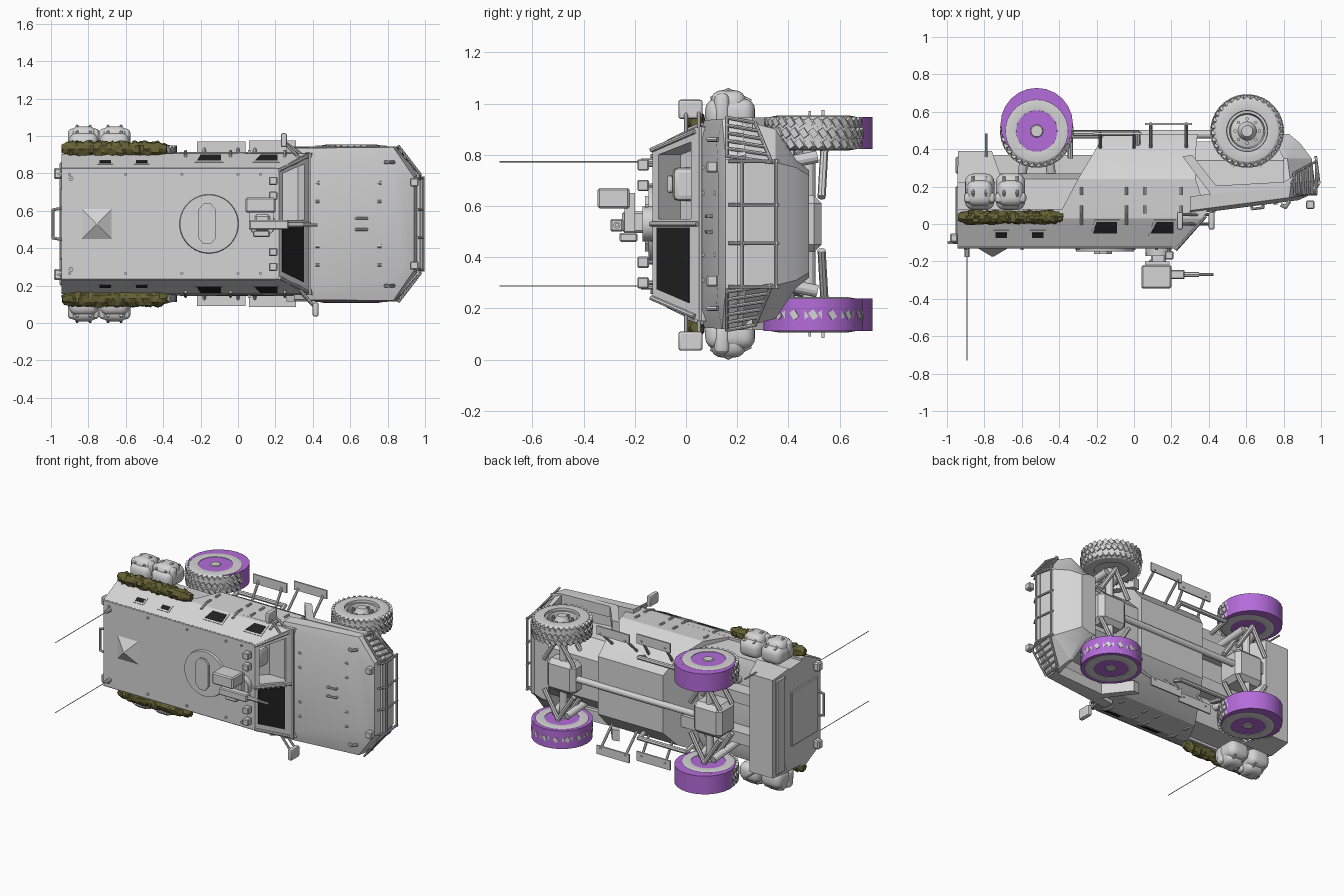
import bpy, bmesh, math, random
from mathutils import Vector, Matrix

random.seed(4)
if "Cube" in bpy.data.objects:
    bpy.data.objects.remove(bpy.data.objects["Cube"])
MID = 0.53          # the truck lies on its side: roof to -y, nose to +x, width along z
BOTH = (1, -1)
made = []


def material(name, rgb):
    m = bpy.data.materials.new(name)
    m.use_nodes = True
    m.diffuse_color = (*rgb, 1)
    m.node_tree.nodes["Principled BSDF"].inputs["Base Color"].default_value = (*rgb, 1)
    return m


GREY = material("light grey", (0.66, 0.66, 0.66))
PURPLE = material("purple", (0.46, 0.15, 0.70))
DARK = material("dark glass", (0.015, 0.015, 0.015))
OLIVE = material("olive", (0.13, 0.12, 0.035))


def finish(name, bm, mat=GREY):
    bmesh.ops.recalc_face_normals(bm, faces=bm.faces[:])
    me = bpy.data.meshes.new(name)
    bm.to_mesh(me)
    bm.free()
    me.materials.append(mat)
    ob = bpy.data.objects.new(name, me)
    bpy.context.collection.objects.link(ob)
    made.append(ob)
    return ob


def skin(bm, rings, closed=False):
    """Join equal rings of points into a skin, capped unless closed."""
    vs = [[bm.verts.new(p) for p in r] for r in rings]
    n = len(vs[0])
    for a, b in list(zip(vs, vs[1:])) + ([(vs[-1], vs[0])] if closed else []):
        for i in range(n):
            bm.faces.new((a[i], a[(i + 1) % n], b[(i + 1) % n], b[i]))
    if not closed:
        bm.faces.new(vs[0])
        bm.faces.new(vs[-1])


def loft(name, levels, tilt=0):
    """Stack of symmetric plan outlines, each (y, [(x, half width)...])."""
    bm = bmesh.new()
    rings = []
    for y, plan in levels:
        half = [(x, y + tilt * (x - 0.4), w) for x, w in plan]
        rings.append([(x, v, MID + w) for x, v, w in half] +
                     [(x, v, MID - w) for x, v, w in reversed(half)])
    skin(bm, rings)
    return finish(name, bm)


def prism(name, pts, w0, w1):
    bm = bmesh.new()
    for s in BOTH:
        skin(bm, [[(x, y, MID + s * w) for x, y in pts] for w in (w0, w1)])
    return finish(name, bm)


def box(name, x, y, w, sides=BOTH, bevel=0.0, seg=1):
    bm = bmesh.new()
    for s in sides:
        skin(bm, [[(x[i], y[j], MID + s * v) for i, j in ((0, 0), (1, 0), (1, 1), (0, 1))] for v in w])
    if bevel:
        bmesh.ops.recalc_face_normals(bm, faces=bm.faces[:])
        bmesh.ops.bevel(bm, geom=bm.edges[:], offset=bevel, segments=seg, affect='EDGES', profile=0.5)
    return finish(name, bm)


def rods(name, paths, r=0.008, sides=BOTH, seg=8):
    """Round bars along paths of (x, y, half width) points."""
    bm = bmesh.new()
    for s in sides:
        for path in paths:
            p = [Vector((x, y, MID + s * w)) for x, y, w in path]
            for a, b in zip(p, p[1:]):
                d = b - a
                m = Matrix.Translation((a + b) / 2) @ d.to_track_quat('Z', 'Y').to_matrix().to_4x4()
                bmesh.ops.create_cone(bm, cap_ends=True, segments=seg, radius1=r, radius2=r,
                                      depth=d.length + r, matrix=m)
    return finish(name, bm)


def plate(name, pts, mat, half=0.004):
    v = [Vector(p) for p in pts]
    n = (v[1] - v[0]).cross(v[2] - v[0]).normalized() * half
    bm = bmesh.new()
    skin(bm, [[p - n for p in v], [p + n for p in v]])
    return finish(name, bm, mat)


def lathe(name, prof, cx, cy, cz, n=40, mat=GREY, closed=False):
    bm = bmesh.new()
    angs = [2 * math.pi * i / n for i in range(n)]
    skin(bm, [[(cx + r * math.cos(a), cy + r * math.sin(a), cz + z) for a in angs] for r, z in prof], closed)
    return finish(name, bm, mat)


# Hull
cabin = loft("cabin", [(-0.13, [(-0.945, 0.295), (0.22, 0.295)]),
                       (0.03, [(-0.945, 0.375), (0.364, 0.375)]),
                       (0.08, [(-0.945, 0.375), (0.40, 0.38)])])
loft("lower_hull", [(0.05, [(-0.40, 0.375), (0.39, 0.38)]), (0.24, [(-0.30, 0.385), (0.33, 0.385)]),
                    (0.39, [(-0.21, 0.305), (0.33, 0.305)]), (0.48, [(-0.16, 0.20), (0.34, 0.20)])])
loft("rear_hull", [(0.07, [(-0.945, 0.36), (-0.35, 0.36)]), (0.24, [(-0.945, 0.35), (-0.30, 0.35)]),
                   (0.27, [(-0.945, 0.26), (-0.25, 0.26)])])
loft("rear_locker", [(0.22, [(-0.945, 0.36), (-0.70, 0.36)]), (0.39, [(-0.94, 0.34), (-0.76, 0.34)])])
loft("hood", [(0.065, [(0.30, 0.34), (0.82, 0.31), (0.88, 0.20)]),
              (0.085, [(0.30, 0.405), (0.83, 0.41), (0.94, 0.25)]),
              (0.16, [(0.30, 0.41), (0.84, 0.415), (0.97, 0.27)])], tilt=0.13)
loft("nose", [(0.20, [(0.80, 0.41), (0.84, 0.41), (0.97, 0.26)]),
              (0.35, [(0.80, 0.37), (0.82, 0.37), (0.95, 0.24)]),
              (0.43, [(0.76, 0.25), (0.80, 0.25), (0.89, 0.22)]),
              (0.48, [(0.72, 0.21), (0.77, 0.21), (0.83, 0.19)])])
loft("engine_bay", [(0.15, [(0.28, 0.26), (0.85, 0.26)]), (0.34, [(0.28, 0.24), (0.85, 0.24)]),
                    (0.44, [(0.28, 0.14), (0.80, 0.14)])])
prism("fender_flare", [(0.26, 0.36), (0.41, 0.16), (0.82, 0.19), (0.86, 0.26), (0.80, 0.225),
                       (0.44, 0.205), (0.31, 0.37)], 0.34, 0.415)


# Windscreen: one dark pane, one open bay with a seat
def screen(x, w):
    return (x, -0.13 + (x - 0.22) / 0.18 * 0.2, MID + w)


plate("windscreen_glass", [screen(0.235, -0.015), screen(0.235, -0.255), screen(0.35, -0.31), screen(0.35, -0.015)], DARK)
cutter = plate("screen_cutter", [screen(0.24, 0.02), screen(0.24, 0.27), screen(0.355, 0.32), screen(0.355, 0.02)],
               GREY, 0.13)
cutter.hide_render = True
mod = cabin.modifiers.new("opening", 'BOOLEAN')
mod.object = cutter
mod.operation = 'DIFFERENCE'
mod.solver = 'EXACT'
bpy.context.view_layer.objects.active = cabin
bpy.ops.object.modifier_apply(modifier=mod.name)
made.remove(cutter)
bpy.data.objects.remove(cutter)
box("seat", (0.14, 0.20), (-0.05, 0.08), (0.09, 0.22), sides=(1,), bevel=0.02, seg=2)
box("headrest", (0.16, 0.20), (-0.09, -0.05), (0.12, 0.19), sides=(1,), bevel=0.012, seg=2)
rods("screen_frame", [[(0.225, -0.135, 0.0), (0.38, 0.04, 0.0)], [(0.225, -0.132, 0.29), (0.37, 0.03, 0.36)]], 0.01)


# Side windows, vents and door fittings
def side(x, y, s):
    return (x, y, MID + s * (0.295 + (y + 0.13) * 0.5))


for s in BOTH:
    for name, x0, x1, y0, y1, skew in (("rear_side_window", -0.22, -0.09, -0.05, 0.012, 0.02),
                                       ("front_side_window", 0.09, 0.21, -0.05, 0.012, 0.03),
                                       ("front_vent", -0.545, -0.485, -0.073, -0.045, 0),
                                       ("rear_vent", -0.74, -0.68, -0.073, -0.045, 0)):
        for part, g, mat, half in ((name + "_frame", 0.012, GREY, 0.003), (name, 0, DARK, 0.0045)):
            plate(part, [side(x0 + skew - g, y1 + g, s), side(x0 - g, y0 - g, s),
                         side(x1 + g, y0 - g, s), side(x1 + g, y1 + g, s)], mat, half)
rods("door_hinges", [[(x, y, 0.387), (x, y + 0.035, 0.388)] for x in (-0.28, -0.04, 0.06, 0.25) for y in (0.06, 0.16)],
     0.008)
rods("door_handles", [[(x, 0.0, 0.365), (x, 0.05, 0.385)] for x in (-0.28, -0.04, 0.25)], 0.008)
rods("gutter", [[(-0.94, -0.125, 0.295), (0.2, -0.125, 0.295)]], 0.006)

# Roof fittings
def roof_disc(name, x, z, r, y0, y1, n=40):
    bm = bmesh.new()
    skin(bm, [[(x + q * math.cos(2 * math.pi * i / n), y, z + q * math.sin(2 * math.pi * i / n))
               for i in range(n)] for y, q in ((y0, r), (y1, r * 0.97))])
    return finish(name, bm)


roof_disc("hatch_ring", -0.155, MID, 0.16, -0.12, -0.146)
bm = bmesh.new()
skin(bm, [[(-0.165 + a, y, MID + b) for a, b in ((0.048, 0.075), (0.02, 0.108), (-0.02, 0.108), (-0.048, 0.075),
                                                (-0.048, -0.075), (-0.02, -0.108), (0.02, -0.108), (0.048, -0.075))]
          for y in (-0.14, -0.16)])
finish("hatch_lid", bm)
bm = bmesh.new()
skin(bm, [[(-0.755 + a * q, y, MID + b * q) for a, b in ((1, 1), (1, -1), (-1, -1), (-1, 1))]
          for y, q in ((-0.128, 0.083), (-0.175, 0.004))])
finish("roof_vent", bm)
for w in (0.23, 0.15):
    box("roof_lamp", (0.165, 0.21), (-0.19, -0.145), (w - 0.022, w + 0.022), bevel=0.005)
    rods("lamp_stalk", [[(0.185, -0.12, w), (0.185, -0.15, w)]], 0.008)
rods("roof_bolts", [[(x, -0.135, 0.265), (x, -0.125, 0.265)] for x in (-0.9, -0.6, -0.3, 0, 0.12)], 0.008)

# Weapon station
roof_disc("mount_base", 0.13, 0.53, 0.07, -0.12, -0.17, 20)
box("mount_post", (0.09, 0.17), (-0.25, -0.16), (-0.035, 0.05), sides=(1,), bevel=0.01)
box("sight_box", (0.04, 0.20), (-0.345, -0.22), (0.06, 0.14), sides=(1,), bevel=0.008)
box("mount_arm", (0.06, 0.19), (-0.24, -0.20), (-0.03, 0.12), sides=(1,))
box("gun_receiver", (0.06, 0.27), (-0.295, -0.245), (-0.03, 0.02), sides=(1,), bevel=0.006)
rods("gun_barrel", [[(0.25, -0.27, -0.005), (0.42, -0.27, -0.005)]], 0.008, (1,))
rods("gun_jacket", [[(0.25, -0.27, -0.005), (0.34, -0.27, -0.005)]], 0.014, (1,))
box("ammo_box", (0.08, 0.17), (-0.26, -0.19), (-0.07, -0.035), sides=(1,), bevel=0.006)

# Antennas and rear fittings
rods("antenna", [[(-0.893, -0.16, 0.243), (-0.893, -0.728, 0.243)]], 0.0025, seg=6)
rods("antenna_mount", [[(-0.893, -0.17, 0.243), (-0.893, -0.11, 0.243), (-0.96, -0.09, 0.27)]], 0.013)
box("rear_lamp", (-0.985, -0.94), (-0.10, -0.05), (0.24, 0.30), bevel=0.008)
rods("rear_handle", [[(-0.94, -0.1, 0.085), (-0.99, -0.1, 0.075), (-0.99, -0.1, 0)]], 0.008)
box("rear_door", (-0.955, -0.94), (-0.09, 0.2), (-0.19, 0.19), sides=(1,), bevel=0.005)
box("rear_bumper", (-0.955, -0.93), (0.27, 0.36), (-0.33, 0.33), sides=(1,), bevel=0.008)
rods("rear_post", [[(-0.79, 0.36, 0.345), (-0.79, 0.48, 0.345)]], 0.006)

# Side steps, pipes and mirrors
box("front_step", (0.06, 0.31), (0.53, 0.54), (0.385, 0.445))
box("rear_step", (-0.22, 0.04), (0.478, 0.488), (0.375, 0.44))
rods("step_brackets", [[(x, 0.40, 0.27), (x, y, 0.40)] for x, y in ((0.09, 0.535), (0.28, 0.535), (-0.18, 0.483), (0, 0.483))],
     0.009)
rods("side_pipe", [[(-0.34, 0.36, 0.25), (-0.34, 0.485, 0.28), (0.02, 0.485, 0.28), (0.02, 0.40, 0.25)]], 0.015)
for s, x, w in ((1, 0.245, 0.44), (-1, 0.415, 0.45)):
    box("mirror", (x - 0.016, x + 0.016), (-0.03, 0.065), (w - 0.03, w + 0.045), sides=(s,), bevel=0.01, seg=2)
    rods("mirror_arm", [[(0.34, 0.05, 0.37), (x, 0.05, w)], [(0.33, 0.0, 0.35), (x, 0.0, w)]], 0.008, (s,))

# Grille, lamp guards and hood details
rods("grille_guard", [[(0.96, 0.17, w), (0.99, 0.22, w), (0.972, 0.36, w)] for w in (0.075, 0.245)] +
     [[(0.99, 0.22, 0), (0.99, 0.22, 0.25)], [(0.975, 0.35, 0), (0.975, 0.35, 0.25)]], 0.007)
rods("lamp_guard", [[(0.86 + 0.023 * i, 0.16, 0.415 - 0.03 * i), (0.855 + 0.024 * i, 0.27 + 0.013 * i, 0.395 - 0.031 * i)]
                    for i in range(6)] +
     [[(0.86, 0.16, 0.415), (0.975, 0.16, 0.265)], [(0.855, 0.27, 0.395), (0.975, 0.335, 0.24)]], 0.007)
box("nose_lamp", (0.92, 0.965), (0.08, 0.125), (0.20, 0.245), bevel=0.006)
rods("tow_hook", [[(0.79, 0.10, 0.33), (0.81, 0.09, 0.33), (0.83, 0.12, 0.33)]], 0.01)
rods("hood_handle", [[(0.63, 0.10, 0.03), (0.63, 0.08, 0.03), (0.69, 0.087, 0.03), (0.69, 0.11, 0.03)]], 0.007)
rods("hood_latches", [[(x, 0.068 + (x - 0.4) * 0.13, w), (x + 0.012, 0.068 + (x - 0.4) * 0.13, w)]
                      for x in (0.42, 0.75) for w in (0.12, 0.22)], 0.009)

# Camouflage rolls and kit bags
for s in BOTH:
    bm = bmesh.new()
    rings = []
    for i in range(41):
        t = i / 40
        q = 0.043 * min(1, 0.55 + 6 * min(t, 1 - t))
        rings.append([(-0.94 + 0.56 * t + random.uniform(-0.005, 0.005),
                       0.035 + q * 0.85 * f * math.cos(a), MID + s * (0.40 + q * f * math.sin(a)))
                      for a in [math.pi * k / 7 for k in range(14)] for f in [random.uniform(0.75, 1.15)]])
    skin(bm, rings)
    finish("camouflage_roll", bm, OLIVE)
for x in (-0.825, -0.66):
    box("kit_bag", (x - 0.078, x + 0.078), (0.075, 0.27), (0.37, 0.49), bevel=0.045, seg=4)
    box("bag_top", (x - 0.07, x + 0.07), (0.095, 0.235), (0.40, 0.522), bevel=0.045, seg=4)
    box("bag_flap", (x - 0.085, x + 0.085), (0.11, 0.17), (0.39, 0.51), bevel=0.025, seg=3)
    rods("bag_straps", [[(x + d, 0.10, 0.49), (x + d, 0.165, 0.522), (x + d, 0.25, 0.48)] for d in (-0.035, 0.035)], 0.008)

# Wheels
TYRE = [(0.108, 0.045), (0.110, 0.066), (0.135, 0.069), (0.165, 0.064), (0.182, 0.052), (0.186, 0.03)]
RIM = [(0.108, -0.05), (0.108, 0.05), (0.095, 0.05), (0.088, 0.02), (0.05, 0.03), (0.035, 0.062), (0.03, 0.068)]
for cx, s, shift in ((0.605, 1, None), (0.605, -1, 0.0), (-0.52, 1, 0.037), (-0.52, -1, 0.037)):
    cy, cz = 0.497, MID + s * 0.355
    lathe("tyre", TYRE + [(r, -z) for r, z in reversed(TYRE)], cx, cy, cz, 48, closed=True)
    lathe("rim", [(r, s * z) for r, z in RIM], cx, cy, cz, 32)
    bm = bmesh.new()
    for k in range(32):
        for row in (-1, 0, 1):
            a = 2 * math.pi * (k + (0.5 if row else 0)) / 32
            r = 0.182 if row else (0.183 if shift == 0 and k % 2 else 0.187)
            m = (Matrix.Translation((cx, cy, cz)) @ Matrix.Rotation(a, 4, 'Z') @
                 Matrix.Translation((r, 0, row * 0.042)) @
                 Matrix.Rotation(0.6, 4, 'X') @ Matrix.Diagonal((0.018, 0.025, 0.034, 1)))
            bmesh.ops.create_cube(bm, size=1, matrix=m)
    finish("tread_lugs", bm)
    if shift is None:
        rods("wheel_nuts", [[(cx + 0.065 * math.cos(a), cy + 0.065 * math.sin(a), 0.37),
                             (cx + 0.065 * math.cos(a), cy + 0.065 * math.sin(a), 0.395)]
                            for a in [math.pi * k / 4 for k in range(8)]], 0.009, (s,))
    else:
        lathe("wheel_cover", [(0.1935, -0.063), (0.1935, 0.063)], cx, cy + shift, cz, 24, PURPLE)

# Axles, suspension and drive line
for cx in (0.605, -0.52):
    rods("axle", [[(cx, 0.48, 0), (cx, 0.48, 0.30)]], 0.025, seg=12)
    box("differential", (cx - 0.11, cx + 0.11), (0.34, 0.53), (-0.11, 0.11), sides=(1,), bevel=0.03)
    rods("wishbones", [[(cx + d, y, 0.11), (cx, y + 0.01, 0.285)] for d in (-0.11, 0.11) for y in (0.40, 0.53)], 0.016)
    rods("shock_absorber", [[(cx + d, 0.25, 0.21), (cx + d * 0.6, 0.50, 0.26)] for d in (-0.08, 0.08)], 0.024, seg=12)
rods("drive_shaft", [[(-0.45, 0.48, 0), (0.55, 0.48, 0)]], 0.022, (1,), 12)
box("chassis_rail", (-0.75, -0.14), (0.25, 0.37), (0.10, 0.18))

bpy.ops.object.select_all(action='DESELECT')
for ob in made:
    ob.select_set(True)
bpy.context.view_layer.objects.active = cabin
bpy.ops.object.shade_smooth_by_angle(angle=math.radians(22))
